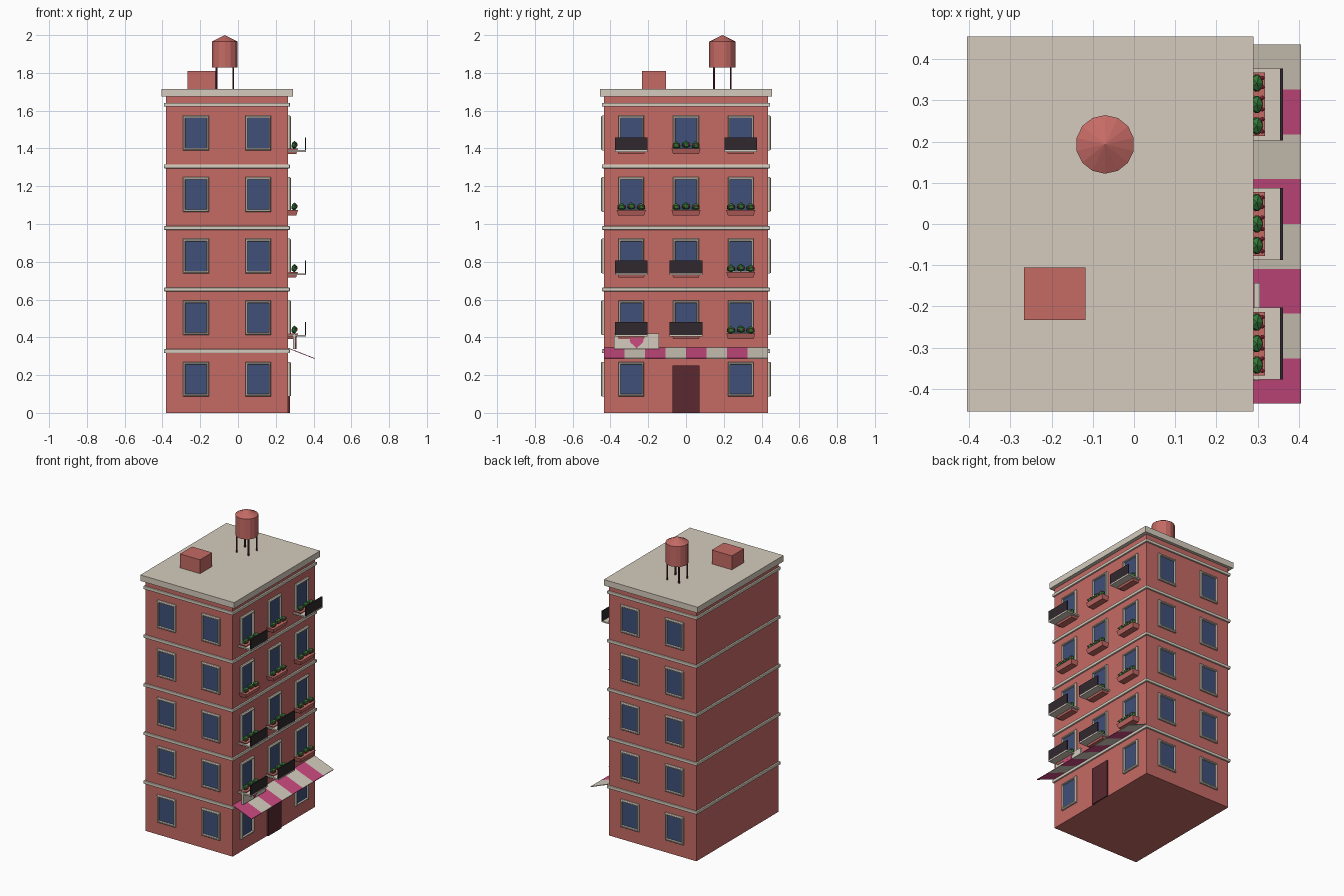
import bpy, bmesh, math
from mathutils import Vector, Matrix

if "Cube" in bpy.data.objects:
    bpy.data.objects.remove(bpy.data.objects["Cube"])


def mat(name, r, g, b):
    m = bpy.data.materials.new(name)
    m.diffuse_color = (r, g, b, 1)
    m.use_nodes = True
    m.node_tree.nodes["Principled BSDF"].inputs["Base Color"].default_value = m.diffuse_color
    return m


BRICK = mat("brick red", 0.56, 0.145, 0.13)
CREAM = mat("cream stone", 0.66, 0.60, 0.51)
GLASS = mat("blue glass", 0.05, 0.08, 0.19)
DOOR = mat("dark maroon", 0.10, 0.022, 0.03)
PINK = mat("pink", 0.60, 0.07, 0.22)
IRON = mat("dark iron", 0.03, 0.022, 0.027)
GREEN = mat("leaf green", 0.035, 0.19, 0.04)
FLOWER = mat("flower red", 0.55, 0.04, 0.08)


def finish(name, bm, *mats):
    bmesh.ops.recalc_face_normals(bm, faces=bm.faces)
    me = bpy.data.meshes.new(name)
    bm.to_mesh(me)
    bm.free()
    for m in mats:
        me.materials.append(m)
    ob = bpy.data.objects.new(name, me)
    bpy.context.collection.objects.link(ob)
    return ob


def box(name, x0, x1, y0, y1, z0, z1, m, bevel=0):
    bm = bmesh.new()
    size = Vector((x1 - x0, y1 - y0, z1 - z0))
    mid = Vector((x0 + x1, y0 + y1, z0 + z1)) / 2
    bmesh.ops.create_cube(bm, size=1, matrix=Matrix.Translation(mid) @ Matrix.Diagonal(size.to_4d()))
    if bevel:
        bmesh.ops.bevel(bm, geom=bm.edges[:], offset=bevel, segments=2, profile=0.5, affect='EDGES')
    return finish(name, bm, m)


def window(name, origin, u, n):
    """Frame and recessed glass lofted from rectangles; u = sideways, n = outward."""
    bm = bmesh.new()
    rings = []
    for w, h, d in ((.137, .184, 0), (.137, .184, .009), (.127, .174, .015),
                    (.115, .160, .015), (.112, .157, .004)):
        rings.append([bm.verts.new(origin + u * (sx * w / 2) + Vector((0, 0, sz * h / 2)) + n * d)
                      for sx, sz in ((-1, -1), (1, -1), (1, 1), (-1, 1))])
    for a, b in zip(rings, rings[1:]):
        for i in range(4):
            j = (i + 1) % 4
            bm.faces.new((a[i], a[j], b[j], b[i]))
    bm.faces.new(rings[0])
    bm.faces.new(rings[-1]).material_index = 1
    finish(name, bm, CREAM, GLASS)


X0, X1, Y = -0.382, 0.265, 0.435     # wall planes
FLOOR = 0.326

# Main block, floor bands and roof
box("walls", X0, X1, -Y, Y, 0, 1.68, BRICK)
for k in range(1, 6):
    z = FLOOR * k
    box(f"floor_band_{k}", X0 - .01, X1 + .01, -Y - .01, Y + .01, z - .009, z + .011, CREAM, .004)
box("roof_slab", -.405, .29, -.455, .455, 1.676, 1.716, CREAM)


# Window box: tapered trough, three shrubs and small blooms
def planter(name, y, z):
    bm = bmesh.new()
    lo = [bm.verts.new((px, y + py, z - .112)) for px, py in
          ((X1, -.068), (.308, -.068), (.308, .068), (X1, .068))]
    hi = [bm.verts.new((px, y + py, z - .083)) for px, py in
          ((X1, -.077), (.318, -.077), (.318, .077), (X1, .077))]
    bm.faces.new(lo)
    bm.faces.new(hi)
    for i in range(4):
        j = (i + 1) % 4
        bm.faces.new((lo[i], lo[j], hi[j], hi[i]))
    finish(name + "_trough", bm, BRICK)
    for part, m, r, offs, x, dz in (("shrubs", GREEN, (.017, .024, .020), (-.052, 0, .052), .298, -.066),
                                    ("blooms", FLOWER, (.006, .006, .006), (-.066, -.036, -.012, .016, .042, .064), .311, -.064)):
        bm = bmesh.new()
        for i, o in enumerate(offs):
            p = Vector((x, y + o, z + dz + .004 * (i % 2)))
            bmesh.ops.create_icosphere(bm, subdivisions=1, radius=1,
                                       matrix=Matrix.Translation(p) @ Matrix.Diagonal((*r, 1)))
        finish(f"{name}_{part}", bm, m)


# Windows on front, back and street (right) side
balconies = {(1, -1), (1, 0), (2, -1), (2, 0), (4, -1), (4, 1)}
for k in range(5):
    z = 0.178 + FLOOR * k
    for x in (-.222, .107):
        for s, side in ((-1, "front"), (1, "back")):
            window(f"{side}_window", Vector((x, s * Y, z)), Vector((1, 0, 0)), Vector((0, s, 0)))
    for c in (-1, 0, 1):
        y = .29 * c
        if k == 0 and c == 0:
            continue
        window("street_window", Vector((X1, y, z)), Vector((0, 1, 0)), Vector((1, 0, 0)))
        if k:
            planter("planter", y, z)
        if (k, c) in balconies:
            box("balcony_slab", X1, .361, y - .087, y + .087, z - .100, z - .091, CREAM)
            box("balcony_rail", .354, .361, y - .087, y + .087, z - .092, z - .024, IRON)

# Door
box("door", X1 - .005, X1 + .009, -.071, .071, 0, .25, DOOR)

# Striped awning
bm = bmesh.new()
prev = None
for i in range(9):
    y = -Y + i * 2 * Y / 8
    cur = [bm.verts.new((x, y, z)) for x, z in
           ((X1, .345), (.405, .290), (.405, .286), (X1, .341))]
    if prev:
        for a in range(4):
            b = (a + 1) % 4
            bm.faces.new((prev[a], prev[b], cur[b], cur[a])).material_index = (i - 1) % 2
    if i in (0, 8):
        bm.faces.new(cur).material_index = 0 if i == 0 else 1
    prev = cur
finish("awning", bm, PINK, CREAM)

# Shop sign with a heart plate
box("sign_board", .291, .305, -.38, -.143, .337, .42, CREAM)
bm = bmesh.new()
pts = []
for i in range(20):
    t = 2 * math.pi * i / 20
    pts.append((math.sin(t) ** 3 * .037 - .2615,
                .376 + .0022 * (13 * math.cos(t) - 5 * math.cos(2 * t) - 2 * math.cos(3 * t) - math.cos(4 * t))))
face = bm.faces.new([bm.verts.new((.303, y, z)) for y, z in pts])
ext = bmesh.ops.extrude_face_region(bm, geom=[face])
bmesh.ops.translate(bm, vec=(.007, 0, 0), verts=[v for v in ext["geom"] if isinstance(v, bmesh.types.BMVert)])
finish("sign_heart", bm, PINK)

# Roof hut and water tank
box("roof_hut", -.267, -.118, -.233, -.105, 1.71, 1.809, BRICK)
TX, TY = -.07, .193


def cone(name, x, y, z0, z1, r0, r1, sides, m):
    bm = bmesh.new()
    bmesh.ops.create_cone(bm, cap_ends=True, segments=sides, radius1=r0, radius2=r1, depth=z1 - z0,
                          matrix=Matrix.Translation((x, y, (z0 + z1) / 2)))
    finish(name, bm, m)


cone("tank_barrel", TX, TY, 1.828, 1.965, .07, .07, 14, BRICK)
cone("tank_lid", TX, TY, 1.965, 2.0, .071, 0, 14, BRICK)
for sx in (-1, 1):
    for sy in (-1, 1):
        cone("tank_leg", TX + sx * .044, TY + sy * .044, 1.71, 1.83, .005, .005, 6, DOOR)
